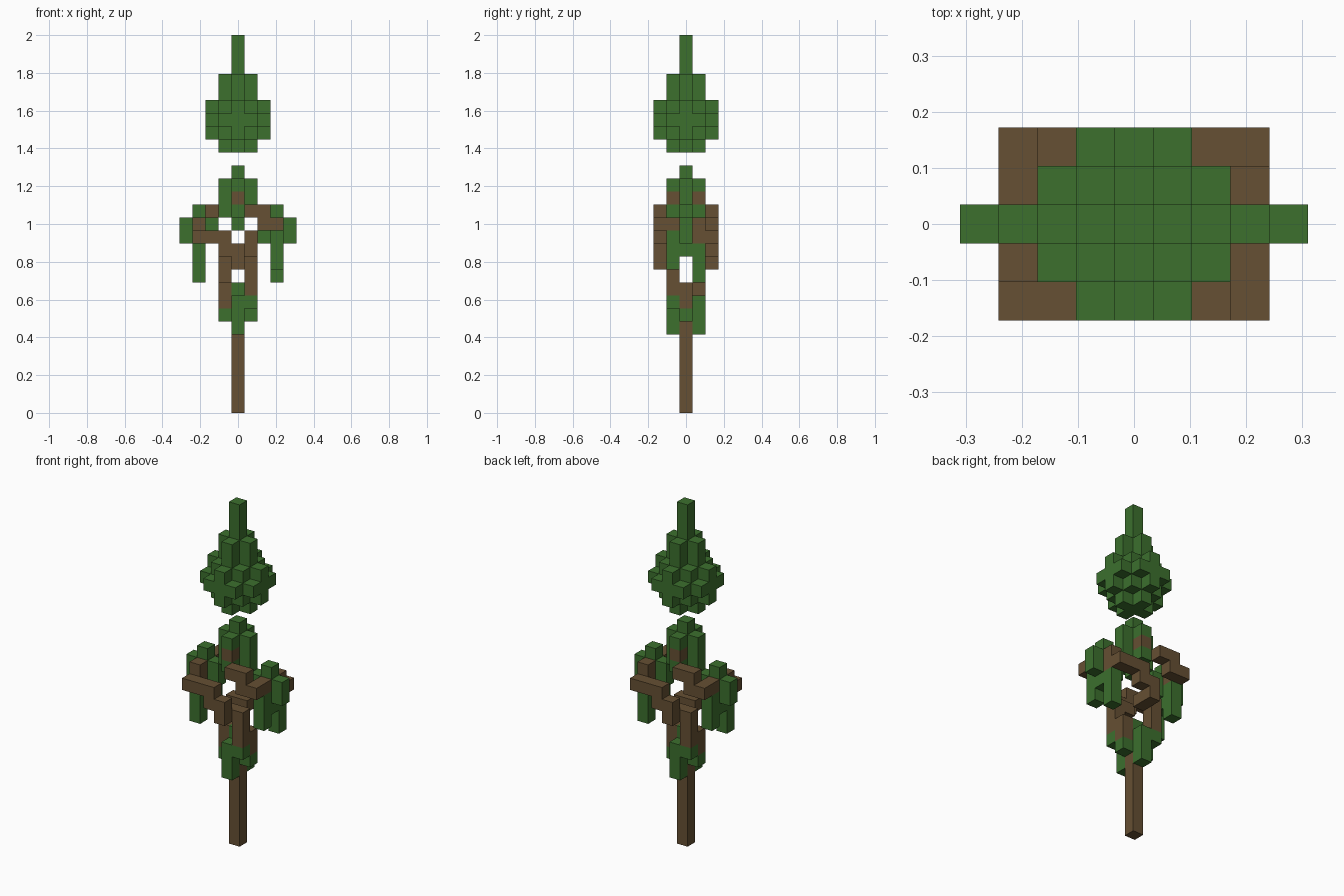
import bpy, bmesh
from mathutils import Vector

cube = bpy.data.objects.get("Cube")
if cube:
    bpy.data.objects.remove(cube)

U = 2 / 29  # edge length of one block


def material(name, rgb):
    mat = bpy.data.materials.new(name)
    mat.use_nodes = True
    mat.diffuse_color = (*rgb, 1)
    bsdf = next(n for n in mat.node_tree.nodes if n.type == 'BSDF_PRINCIPLED')
    bsdf.inputs["Base Color"].default_value = (*rgb, 1)
    bsdf.inputs["Roughness"].default_value = 0.9
    return mat


BARK = material("bark brown", (0.133, 0.080, 0.033))
LEAF = material("leaf green", (0.045, 0.162, 0.027))


def column(x, y, low, high):
    """Blocks of one upright column, both ends included."""
    return {(x, y, z) for z in range(low, high + 1)}


def turned(cells):
    """The same blocks, half a turn round the trunk."""
    return {(-x, -y, z) for x, y, z in cells}


def cluster(x, core, ring):
    """Leaf ball: a tall core column with four shorter ones round it."""
    cells = column(x, 0, *core)
    for dx, dy in ((1, 0), (-1, 0), (0, 1), (0, -1)):
        cells |= column(x + dx, dy, *ring)
    return cells


parts = []   # name, blocks, material; earlier parts keep shared blocks
taken = set()


def part(name, cells, mat):
    cells = set(cells) - taken
    taken.update(cells)
    parts.append((name, cells, mat))


def pair(name, cells, mat):
    part("right_" + name, cells, mat)
    part("left_" + name, turned(cells), mat)


# Trunk, splitting into two rising strands
part("trunk", column(0, 0, 0, 8), BARK)
pair("strand", column(1, -1, 9, 11) | column(1, 0, 8, 9)
     | {(0, -1, 11)} | column(0, -2, 11, 12), BARK)

# Lower branches, sweeping sideways and then inwards
pair("low_branch", column(-1, -2, 12, 13) | {(-2, -2, 13), (-3, -2, 13)}
     | column(-3, -1, 13, 14), BARK)

# Upper branches, hooking down from the middle
pair("high_branch", {(1, -2, 15), (3, -2, 14), (3, -1, 14)}
     | column(2, -2, 14, 15), BARK)
pair("branch_stub", {(0, -1, 16)}, BARK)

# Hanging leaves at the branch ends
pair("long_leaf", column(-3, -1, 10, 12), LEAF)
pair("short_leaf", column(3, -1, 11, 13), LEAF)

# Leaf clusters at the sides, the fork and the middle
pair("side_leaves", cluster(3, (12, 15), (13, 14)), LEAF)
part("fork_leaves", cluster(0, (6, 9), (7, 8)) | column(0, -1, 6, 8)
     | column(0, 1, 6, 8) | {(1, -1, 8), (-1, 1, 8)}, LEAF)
part("middle_leaves", cluster(0, (14, 18), (15, 17)), LEAF)

# Floating crown: a blocky ball drawn up into a spire
SPAN = range(-2, 3)
ball = {(x, y, 22 + z) for x in SPAN for y in SPAN for z in SPAN
        if x * x + y * y + z * z <= 5}
part("crown", ball | cluster(0, (20, 28), (20, 25)), LEAF)


def build(name, cells, mat):
    """Skin the blocks with their exposed faces only."""
    bm = bmesh.new()
    axes = [Vector(a) for a in ((1, 0, 0), (0, 1, 0), (0, 0, 1))]
    for cell in sorted(cells):
        centre = Vector(cell) + axes[2] / 2
        for k in range(3):
            for sign in (1, -1):
                n = axes[k] * sign
                if tuple(int(c) for c in Vector(cell) + n) in taken:
                    continue
                a, b = axes[(k + 1) % 3], axes[(k + 2) % 3] * sign
                corners = (-a - b, a - b, a + b, b - a)
                bm.faces.new([bm.verts.new((centre + (n + c) / 2) * U)
                              for c in corners])
    bmesh.ops.remove_doubles(bm, verts=bm.verts[:], dist=U / 100)
    bmesh.ops.dissolve_limit(bm, angle_limit=0.01, verts=bm.verts[:],
                             edges=bm.edges[:])
    mesh = bpy.data.meshes.new(name)
    bm.to_mesh(mesh)
    bm.free()
    mesh.materials.append(mat)
    bpy.context.scene.collection.objects.link(bpy.data.objects.new(name, mesh))


for name, cells, mat in parts:
    build(name, cells, mat)
